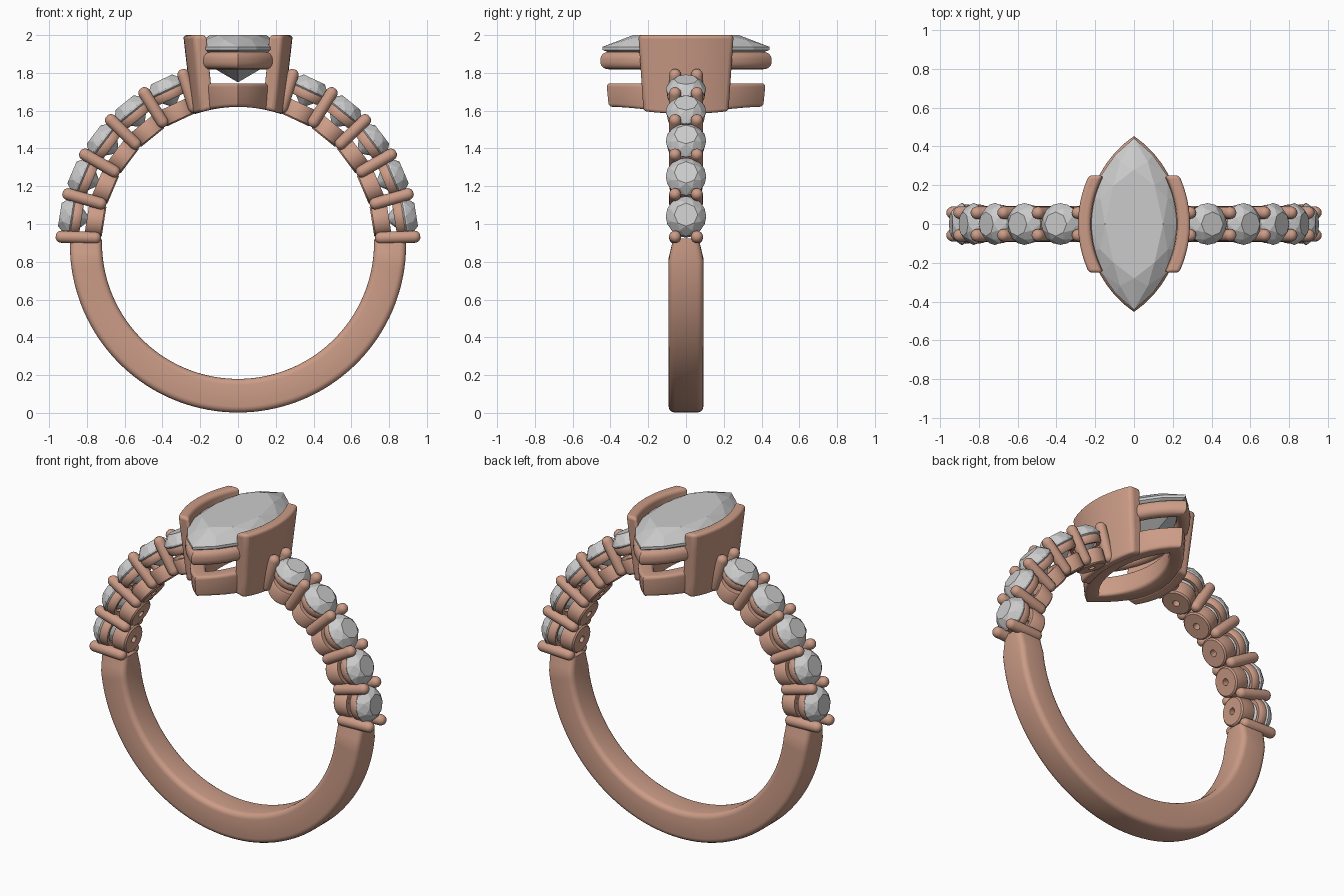
import bpy, bmesh, math
from mathutils import Matrix, Vector

if "Cube" in bpy.data.objects:
    bpy.data.objects.remove(bpy.data.objects["Cube"])

CZ, RI = 0.90, 0.72          # finger hole centre height and radius

metal = bpy.data.materials.new("rose_metal")
metal.diffuse_color = (0.60, 0.33, 0.24, 1)
metal.use_nodes = True
metal.node_tree.nodes["Principled BSDF"].inputs["Base Color"].default_value = metal.diffuse_color


def finish(bm, name, mat=metal, smooth=True, bevel=0):
    bmesh.ops.recalc_face_normals(bm, faces=bm.faces)
    me = bpy.data.meshes.new(name)
    bm.to_mesh(me)
    bm.free()
    ob = bpy.data.objects.new(name, me)
    bpy.context.collection.objects.link(ob)
    if mat:
        me.materials.append(mat)
    if bevel:
        m = ob.modifiers.new("round_edges", 'BEVEL')
        m.width, m.segments = bevel, 4
        m.limit_method, m.angle_limit = 'ANGLE', math.radians(40)
    if smooth:
        bpy.ops.object.select_all(action='DESELECT')
        bpy.context.view_layer.objects.active = ob
        ob.select_set(True)
        bpy.ops.object.shade_smooth_by_angle(angle=math.radians(40))
    return ob


def skin(bm, loops, wrap=False):
    """Join closed loops of points into a tube, capped unless wrapped."""
    vs = [[bm.verts.new(p) for p in lp] for lp in loops]
    n = len(vs[0])
    pairs = list(zip(vs, vs[1:])) + ([(vs[-1], vs[0])] if wrap else [])
    for a, b in pairs:
        for i in range(n):
            j = (i + 1) % n
            bm.faces.new((a[i], a[j], b[j], b[i]))
    if not wrap:
        bm.faces.new(vs[0])
        bm.faces.new(vs[-1])


def radial(deg):
    return Matrix.Translation((0, 0, CZ)) @ Matrix.Rotation(math.radians(90 - deg), 4, 'Y')


def lathe(bm, profile, mat, wrap=False, n=24):
    """Spin (radius, height) points about the local z axis."""
    ang = [2 * math.pi * i / n for i in range(n)]
    skin(bm, [[mat @ Vector((r * math.cos(a), r * math.sin(a), h)) for a in ang]
              for r, h in profile], wrap)


def rounded_box(hw, hh, r, seg=4):
    pts = []
    for k, (sx, sy) in enumerate(((1, 1), (-1, 1), (-1, -1), (1, -1))):
        for i in range(seg + 1):
            a = math.pi / 2 * (k + i / seg)
            pts.append((sx * (hw - r) + r * math.cos(a), sy * (hh - r) + r * math.sin(a)))
    return pts


def hull(bm, pts):
    vs = [bm.verts.new(p) for p in pts]
    bmesh.ops.convex_hull(bm, input=vs)
    loose = [v for v in bm.verts if not v.link_faces]
    bmesh.ops.delete(bm, geom=loose, context='VERTS')


# Shank: lower half of the band, narrowing where it meets the stones
bm = bmesh.new()
loops = []
N = 72
for i in range(N + 1):
    deg = 178.5 + 183 * i / N
    a = math.radians(deg)
    end = min(i, N - i)
    w = 0.092 if end > 3 else 0.068 + 0.008 * end
    ro = 0.89 + 0.008 * max(0, -math.sin(a))
    mid, hh = (RI + ro) / 2, (ro - RI) / 2
    loops.append([((mid + q) * math.cos(a), p, CZ + (mid + q) * math.sin(a))
                  for p, q in rounded_box(w, hh, 0.032)])
skin(bm, loops)
finish(bm, "shank")

# Shoulder settings: claws, cups, bearing rings and round stones
claws, cups, rings = bmesh.new(), bmesh.new(), bmesh.new()
stones = bmesh.new()
R = 0.032
cap = [R * math.sin(math.pi / 2 * i / 5) for i in range(1, 6)]
claw = [(c, 0.725 + R - math.sqrt(R * R - c * c)) for c in cap]
claw += [(c, 0.967 - R + math.sqrt(R * R - c * c)) for c in reversed(cap)]
for side in (0, 1):
    for k in range(6):
        A = 2 + 14 * k
        M = radial(180 - A if side else A)
        for y in (-0.058, 0.058):
            lathe(claws, claw, M @ Matrix.Translation((0, y, 0)), n=16)
    for k in range(5):
        A = 9 + 14 * k
        M = radial(180 - A if side else A)
        lathe(cups, [(0.02, 0.718), (0.078, 0.718), (0.086, 0.726), (0.09, 0.80),
                     (0.084, 0.81), (0.06, 0.81), (0.02, 0.79)], M, True)
        lathe(rings, [(0.07, 0.84), (0.09, 0.838), (0.098, 0.848), (0.102, 0.88),
                      (0.096, 0.89), (0.08, 0.88)], M, True)
        pts = [Vector((0, 0, 0.79))]
        for r, h, n, off in ((0.107, 0.893, 16, 0), (0.107, 0.902, 16, 0),
                             (0.087, 0.934, 8, 0.5), (0.062, 0.955, 8, 0),
                             (0.062, 0.848, 8, 0)):
            for i in range(n):
                a = 2 * math.pi * (i + off) / n
                pts.append(Vector((r * math.cos(a), r * math.sin(a), h)))
        one = bmesh.new()
        hull(one, [M @ p for p in pts])
        tmp = bpy.data.meshes.new("tmp")
        one.to_mesh(tmp)
        one.free()
        stones.from_mesh(tmp)
        bpy.data.meshes.remove(tmp)
finish(claws, "shoulder_claws")
finish(cups, "stone_cups")
finish(rings, "bearing_rings")
finish(stones, "shoulder_stones", None, False)


# Pointed oval outline made of two arcs
def pointed_oval(L, W, n=16):
    rad = (L * L + W * W) / (2 * W)
    amax = math.asin(L / rad)
    pts = []
    for s in (1, -1):
        for i in range(n):
            a = amax * (2 * i / n - 1)
            pts.append((s * (rad * math.cos(a) - (rad - W)), s * rad * math.sin(a)))
    return pts


def finger_z(x):
    return CZ + math.sqrt(RI * RI - x * x)


# Upper gallery rail, rounded section
bm = bmesh.new()
prof = [(p, q) for p, q in rounded_box(0.04, 0.046, 0.036)]
skin(bm, [[(x, y, 1.865 + q) for x, y in pointed_oval(0.405 + p * 1.2, 0.2 + p)]
          for p, q in prof], True)
finish(bm, "upper_rail")

# Lower gallery rail, underside curved to the finger
bm = bmesh.new()
prof = rounded_box(0.045, 0.06, 0.018)
loops = []
for p, q in prof:
    t = (q + 0.06) / 0.12
    loops.append([(x, y, finger_z(x) * (1 - t) + 1.745 * t)
                  for x, y in pointed_oval(0.355 + p * 1.2 + 0.012 * t, 0.155 + p + 0.015 * t)])
skin(bm, loops, True)
finish(bm, "lower_rail")

# Curved side walls gripping the centre stone
for s, name in ((1, "right_wall"), (-1, "left_wall")):
    bm = bmesh.new()
    loops = []
    for lv in range(5):
        t = lv / 4
        hy, shift = 0.225 + 0.027 * t, -0.05 * (1 - t)
        sec = []
        for rad, order in ((0.527, 1), (0.592, -1)):
            for i in range(17):
                a = order * math.asin(hy / rad) * (i / 8 - 1)
                sec.append((rad * math.cos(a) - 0.302 + shift, rad * math.sin(a)))
        loops.append([(s * x, y, finger_z(x) * (1 - t) + 2.0 * t) for x, y in sec])
    skin(bm, loops)
    finish(bm, name, bevel=0.022)

# Centre stone: faceted pointed oval with a keel below
bm = bmesh.new()
pts = []
for L, W, z, n in ((0.442, 0.232, 1.922, 8), (0.442, 0.232, 1.938, 8), (0.20, 0.12, 1.82, 4)):
    pts += [(x, y, z) for x, y in pointed_oval(L, W, n)]
for ry, rx, z, off in ((0.28, 0.15, 2.0, 0), (0.345, 0.187, 1.975, 0.5)):
    for i in range(8):
        a = 2 * math.pi * (i + off) / 8
        pts.append((rx * math.cos(a), ry * math.sin(a), z))
pts += [(0, y, 1.75) for y in (-0.02, 0.02)]
hull(bm, pts)
finish(bm, "centre_stone", None, False)
